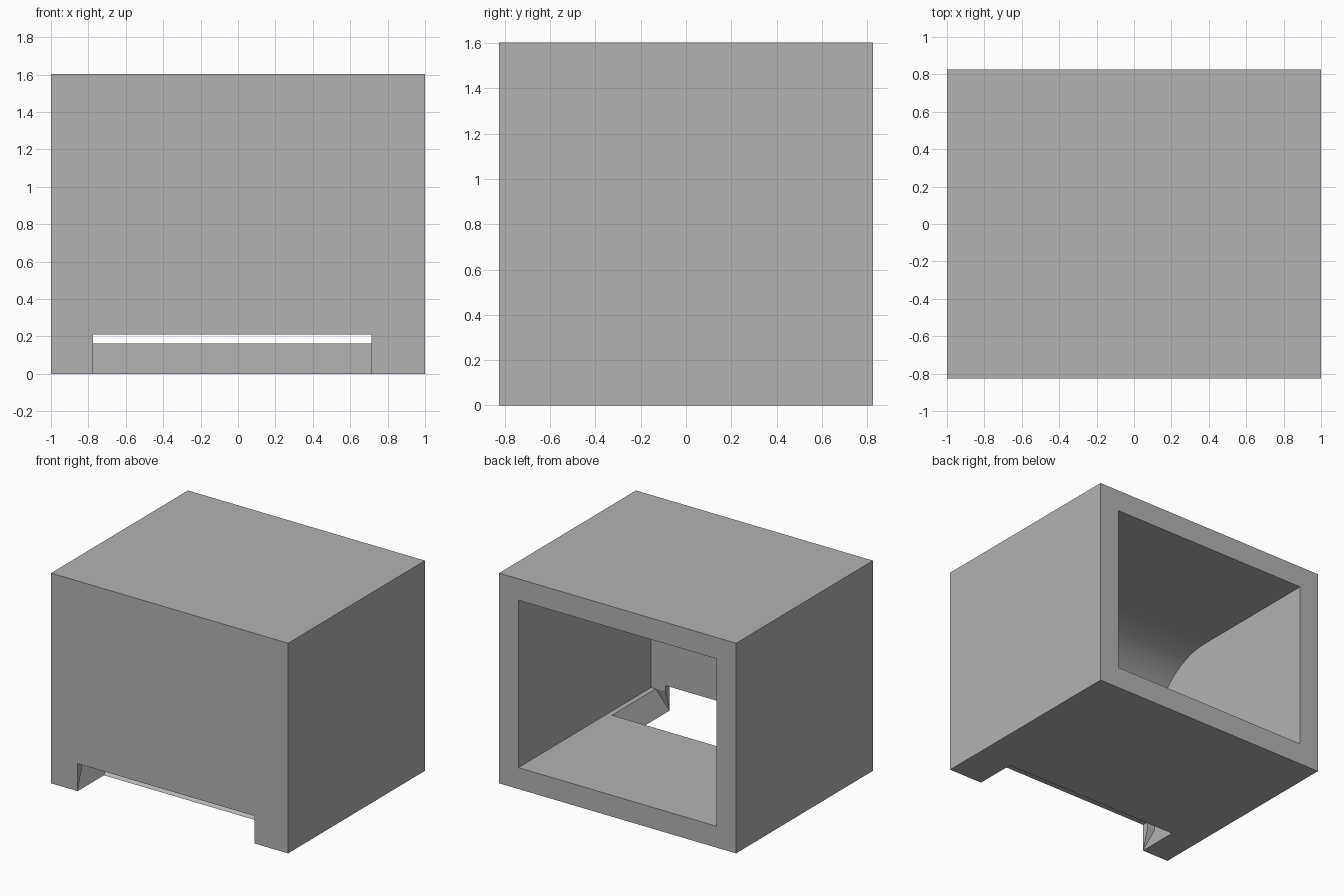
import bpy, bmesh
from math import sin, cos, pi

cube = bpy.data.objects.get("Cube")
if cube:
    bpy.data.objects.remove(cube, do_unlink=True)

W, D, H = 1.0, 0.825, 1.603      # half width, half depth, height
WALL, FRONT = 0.163, 0.05        # wall and front panel thickness
RADIUS = 0.55                    # inner curve between ceiling and front

grey = bpy.data.materials.new("plain grey")
grey.use_nodes = True
grey.diffuse_color = (0.45, 0.45, 0.45, 1)
grey.node_tree.nodes["Principled BSDF"].inputs["Base Color"].default_value = (0.45, 0.45, 0.45, 1)


def loft(name, ring_a, ring_b):
    """Closed solid between two matching rings of points."""
    bm = bmesh.new()
    a = [bm.verts.new(p) for p in ring_a]
    b = [bm.verts.new(p) for p in ring_b]
    bm.faces.new(a)
    bm.faces.new(b)
    for i in range(len(a)):
        j = (i + 1) % len(a)
        bm.faces.new((a[i], a[j], b[j], b[i]))
    bmesh.ops.recalc_face_normals(bm, faces=bm.faces)
    mesh = bpy.data.meshes.new(name)
    bm.to_mesh(mesh)
    bm.free()
    mesh.materials.append(grey)
    obj = bpy.data.objects.new(name, mesh)
    bpy.context.collection.objects.link(obj)
    return obj


def rect(x0, x1, y0, y1, z):
    return [(x0, y0, z), (x1, y0, z), (x1, y1, z), (x0, y1, z)]


# Outer casing
casing = loft("casing", rect(-W, W, -D, D, 0), rect(-W, W, -D, D, H))

# Cavity profile, open at the back with a curved upper front
front, top = -D + FRONT, H - WALL
profile = [(D + 0.1, WALL), (front, WALL)]
for i in range(25):
    t = pi / 2 * i / 24
    profile.append((front + RADIUS * (1 - cos(t)), top - RADIUS * (1 - sin(t))))
profile.append((D + 0.1, top))
inner = W - WALL
cavity = loft("cavity_cutter", [(-inner, y, z) for y, z in profile],
              [(inner, y, z) for y, z in profile])

# Slot through the front panel
slot = loft("slot_cutter", rect(-0.775, 0.715, -D - 0.1, front + 0.01, -0.1),
            rect(-0.775, 0.715, -D - 0.1, front + 0.01, 0.21))

# Flared opening through the floor, widening towards the inside
hopper = loft("floor_cutter", rect(-0.775, 0.715, -D, -0.51, -0.001),
              rect(-inner + 0.001, 0.80, front + 0.001, -0.245, WALL + 0.002))

for cutter in (cavity, slot, hopper):
    mod = casing.modifiers.new(cutter.name, 'BOOLEAN')
    mod.operation = 'DIFFERENCE'
    mod.solver = 'EXACT'
    mod.object = cutter
    bpy.context.view_layer.objects.active = casing
    bpy.ops.object.modifier_apply(modifier=mod.name)
    bpy.data.objects.remove(cutter, do_unlink=True)

# Smooth the inner curve only
bpy.ops.object.select_all(action='DESELECT')
casing.select_set(True)
bpy.context.view_layer.objects.active = casing
bpy.ops.object.shade_smooth_by_angle(angle=pi / 9)
